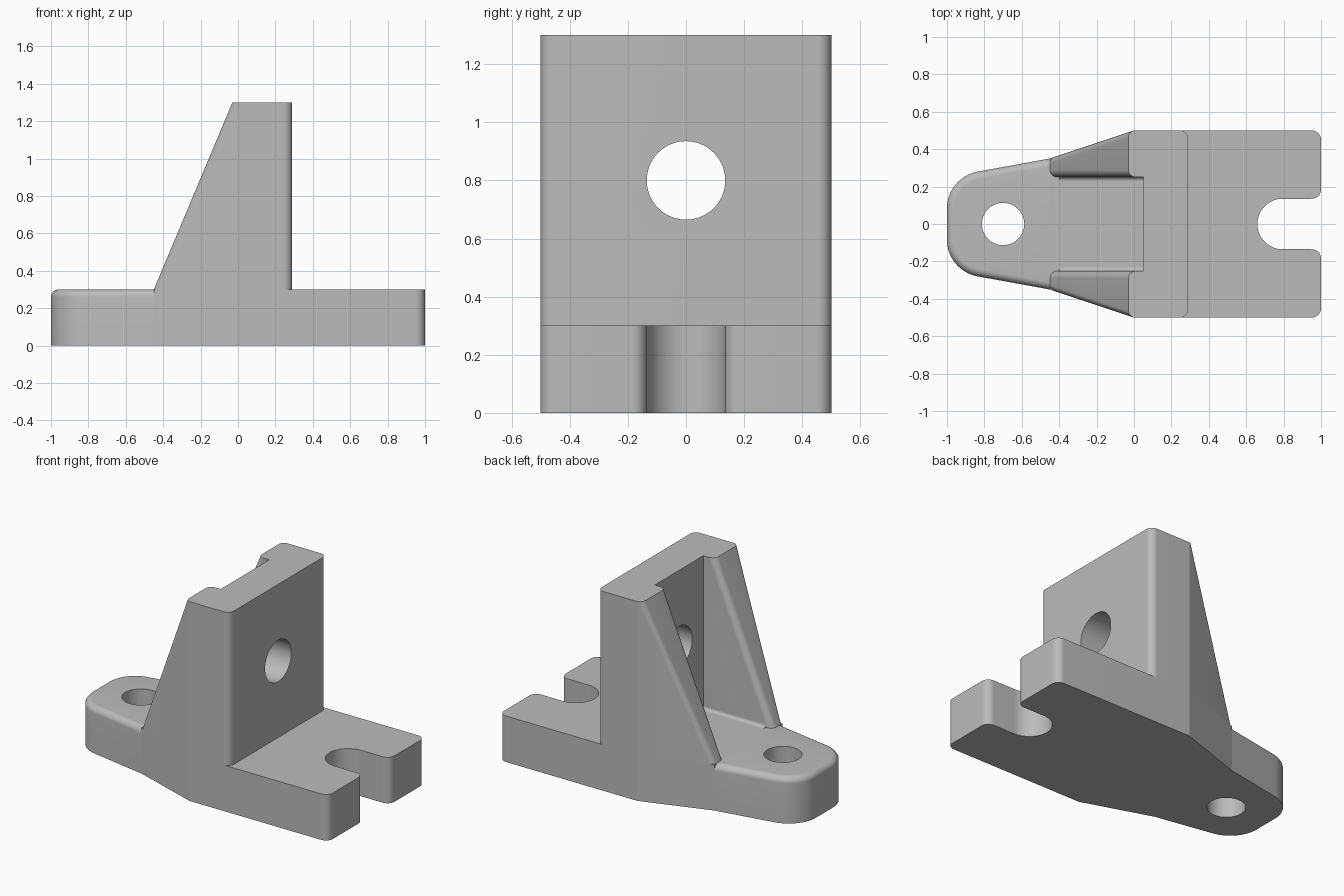
import bpy, bmesh, math
from mathutils import Vector, Matrix

cube = bpy.data.objects.get("Cube")
if cube:
    bpy.data.objects.remove(cube, do_unlink=True)

grey = bpy.data.materials.new("machined_grey")
grey.use_nodes = True
colour = (0.5, 0.5, 0.5, 1)
grey.diffuse_color = colour
grey.node_tree.nodes["Principled BSDF"].inputs["Base Color"].default_value = colour


def rounded(corners, steps=18):
    """Turn (x, y, radius) corners into a closed outline with arcs."""
    out = []
    for i, (x, y, r) in enumerate(corners):
        p = Vector((x, y))
        if r == 0:
            out.append(p)
            continue
        u = (Vector(corners[i - 1][:2]) - p).normalized()
        v = (Vector(corners[(i + 1) % len(corners)][:2]) - p).normalized()
        half = u.angle(v) / 2
        centre = p + (u + v).normalized() * (r / math.sin(half))
        start = p + u * (r / math.tan(half)) - centre
        end = p + v * (r / math.tan(half)) - centre
        for k in range(steps + 1):
            out.append(centre + start.lerp(end, k / steps).normalized() * r)
    return out


def symmetric(half):
    return half + [(x, -y, r) for x, y, r in reversed(half)]


def prism(outline, low, high):
    bm = bmesh.new()
    bottom = bm.faces.new([bm.verts.new((p[0], p[1], low)) for p in outline])
    top = bmesh.ops.extrude_face_region(bm, geom=[bottom])["geom"]
    moved = [g for g in top if isinstance(g, bmesh.types.BMVert)]
    bmesh.ops.translate(bm, verts=moved, vec=(0, 0, high - low))
    bmesh.ops.remove_doubles(bm, verts=bm.verts, dist=0.0005)
    bmesh.ops.recalc_face_normals(bm, faces=bm.faces)
    return bm


def bevel(bm, rule, size):
    edges = [e for e in bm.edges if rule(e.verts[0].co, e.verts[1].co)]
    bmesh.ops.bevel(bm, geom=edges, offset=size, segments=10,
                    profile=0.5, affect='EDGES', clamp_overlap=False)


def finish(bm, name, cutter=None):
    bmesh.ops.recalc_face_normals(bm, faces=bm.faces)
    mesh = bpy.data.meshes.new(name)
    bm.to_mesh(mesh)
    bm.free()
    mesh.materials.append(grey)
    obj = bpy.data.objects.new(name, mesh)
    bpy.context.collection.objects.link(obj)
    bpy.ops.object.select_all(action='DESELECT')
    obj.select_set(True)
    bpy.context.view_layer.objects.active = obj
    if cutter:
        mod = obj.modifiers.new("hole", 'BOOLEAN')
        mod.operation = 'DIFFERENCE'
        mod.solver = 'EXACT'
        mod.object = cutter
        bpy.ops.object.modifier_apply(modifier=mod.name)
        bpy.data.objects.remove(cutter, do_unlink=True)
    bpy.ops.object.shade_smooth_by_angle(angle=math.radians(14))
    return obj


def drill(radius, location, rotation=(0, 0, 0)):
    bpy.ops.mesh.primitive_cylinder_add(vertices=72, radius=radius, depth=1,
                                        location=location, rotation=rotation)
    cutter = bpy.context.object
    cutter.name = "drill"
    cutter.hide_render = True
    cutter.data.materials.append(grey)
    return cutter


BASE, TOP = 0.3, 1.3      # plate thickness, overall height
FOOT, INNER = -0.45, 0.25  # rib toe, inner rib face
WALL_BACK, WALL_FRONT = 0.05, 0.29

# Base plate with the open slot
plate = symmetric([(FOOT, 0.35, 0), (0, 0.5, 0), (1, 0.5, 0.05),
                   (1, 0.135, 0.05), (0.66, 0.135, 0.135)])
finish(prism(rounded(plate), 0, BASE), "base_plate")

# Rounded tongue with a softened top rim and a bolt hole
bm = prism(rounded(symmetric([(-1, 0.25, 0.2), (FOOT, 0.35, 0)])), 0, BASE)
bevel(bm, lambda a, b: min(a.z, b.z) > BASE - 0.01
      and min(a.x, b.x) < FOOT - 0.01, 0.04)
finish(bm, "tongue", drill(0.113, (-0.7, 0, 0.15)))

# Upright wall with a cross hole
wall = symmetric([(WALL_BACK, 0.5, 0), (WALL_FRONT, 0.5, 0.045)])
finish(prism(rounded(wall), BASE, TOP), "upright_wall",
       drill(0.135, (0.17, 0, 0.8), (0, math.pi / 2, 0)))

# Sloping side ribs and the small coves at their feet
for side, word in ((1, "left"), (-1, "right")):
    plan = [(FOOT, INNER), (FOOT, 0.35), (0, 0.5), (WALL_BACK, 0.5), (WALL_BACK, INNER)]
    bm = prism([(x, y * side) for x, y in plan], BASE, TOP)
    for v in bm.verts:
        if v.co.z > 1 and v.co.x < FOOT + 0.01:
            v.co.x = -0.03
            if abs(v.co.y) > 0.3:
                v.co.y = 0.49 * side

    def sloped(a, b):
        return abs(a.x - b.x) > 0.3 and abs(a.z - b.z) > 0.5

    bevel(bm, lambda a, b: sloped(a, b) and abs(a.y) < 0.26 and abs(b.y) < 0.26, 0.04)
    bevel(bm, lambda a, b: sloped(a, b) and max(abs(a.y), abs(b.y)) > 0.485
          and min(abs(a.y), abs(b.y)) > 0.345
          and min(a.x, b.x) < FOOT + 0.001, 0.025)
    finish(bm, "rib_" + word)

    r = 0.02
    arc = [(r - r * math.sin(t * math.pi / 16), r - r * math.cos(t * math.pi / 16))
           for t in range(9)]
    bm = prism([(0, 0)] + arc, -0.4, WALL_BACK)
    for v in bm.verts:
        y, z, x = v.co
        v.co = (x, side * (INNER - y), BASE + z)
    finish(bm, "rib_cove_" + word)
